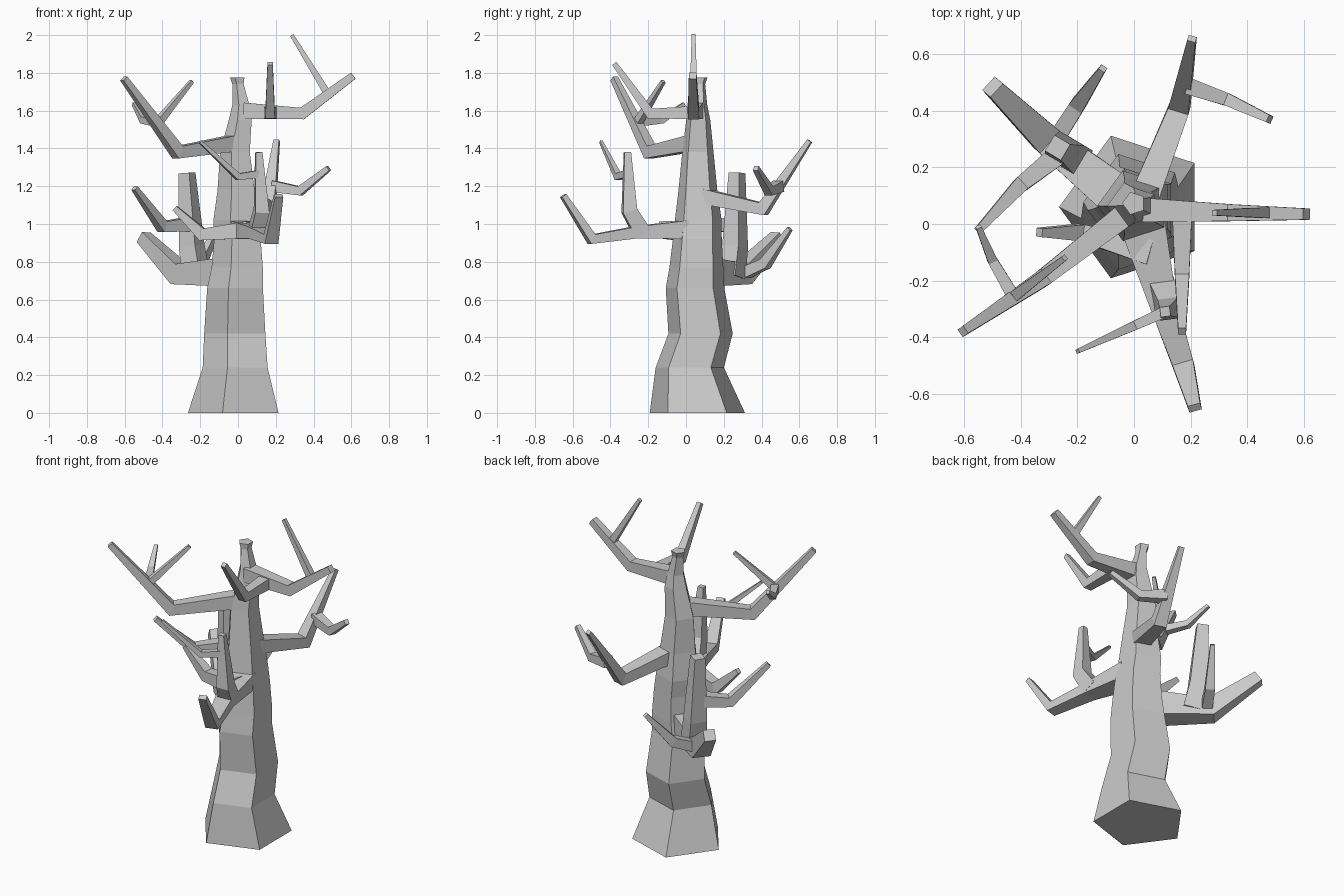
import bpy, bmesh, math
from mathutils import Vector

if "Cube" in bpy.data.objects:
    bpy.data.objects.remove(bpy.data.objects["Cube"])

def skin(name, rings):
    """Join rings of points into one closed flat-shaded tube."""
    bm = bmesh.new()
    loops = [[bm.verts.new(p) for p in r] for r in rings]
    n = len(loops[0])
    for a, b in zip(loops, loops[1:]):
        for i in range(n):
            j = (i + 1) % n
            bm.faces.new((a[i], a[j], b[j], b[i]))
    bm.faces.new(loops[0][::-1])
    bm.faces.new(loops[-1])
    bmesh.ops.recalc_face_normals(bm, faces=bm.faces)
    me = bpy.data.meshes.new(name)
    bm.to_mesh(me)
    bm.free()
    ob = bpy.data.objects.new(name, me)
    bpy.context.collection.objects.link(ob)

def branch(name, path, sizes, flat=1.0):
    """Square tapering limb; sizes = width at each point, flat = height / width."""
    pts = [Vector(p) for p in path]
    d = pts[-1] - pts[0]
    base_side = Vector((d.x, d.y, 0)).cross(Vector((0, 0, 1))).normalized()
    rings = []
    for i, (p, w) in enumerate(zip(pts, sizes)):
        t_in = (p - pts[max(i - 1, 0)]).normalized()
        t_out = (pts[min(i + 1, len(pts) - 1)] - p).normalized()
        t = (t_in + t_out).normalized()
        side = (base_side - t * base_side.dot(t)).normalized()
        up = side.cross(t) * flat
        # widen at bends so the thickness is kept through the mitre
        if 0 < i < len(pts) - 1:
            up /= max(t.dot(t_out), 0.7)
        h = w / 2
        rings.append([p + side * h * a + up * h * b
                      for a, b in ((-1, -1), (1, -1), (1, 1), (-1, 1))])
    skin(name, rings)

# Trunk: five-sided rings (z, centre x, centre y, radius)
trunk = [(0, 0, .06, .265), (.24, .003, .02, .19), (.42, 0, .077, .179),
         (.66, 0, .048, .163), (.77, .01, .055, .15), (.92, .01, .06, .136),
         (1.02, 0, .065, .13), (1.18, 0, .063, .108), (1.38, -.008, .063, .087),
         (1.55, .018, .065, .067), (1.63, .02, .065, .05), (1.74, .003, .07, .033),
         (1.775, 0, .073, .042)]
skin("trunk", [[(x + r * math.cos(math.radians(180 + 72 * k)),
                 y + r * math.sin(math.radians(180 + 72 * k)), z) for k in range(5)]
               for z, x, y, r in trunk])

# Top right limb
branch("right_limb", [(.03, .05, 1.6), (.34, .04, 1.585), (.61, .035, 1.785)], [.085, .06, .04])
branch("right_limb_twig", [(.48, .04, 1.68), (.285, .04, 2.0)], [.04, .02])
branch("right_limb_fork", [(.17, .04, 1.59), (.17, -.19, 1.585), (.17, -.38, 1.85)], [.07, .05, .028])

# Top left limb, reaching to the front
branch("left_limb", [(-.01, .05, 1.43), (-.32, -.19, 1.38), (-.605, -.38, 1.77)], [.085, .062, .032])
branch("left_limb_twig", [(-.43, -.26, 1.53), (-.245, -.12, 1.755)], [.04, .02])
branch("left_limb_fork", [(-.43, -.25, 1.54), (-.5, -.13, 1.55), (-.55, -.01, 1.635)], [.045, .035, .02])

# Back right limb
branch("back_limb", [(.04, .1, 1.145), (.16, .41, 1.08), (.205, .655, 1.44)], [.1, .075, .03], .8)
branch("back_limb_twig", [(.185, .49, 1.2), (.33, .44, 1.175), (.48, .37, 1.295)], [.06, .045, .028])

# Low thick limb at the back left
branch("low_limb", [(-.06, .1, .745), (-.31, .3, .735), (-.5, .485, .93)], [.15, .105, .065])
branch("low_limb_twig", [(-.27, .31, .74), (-.2, .42, .79), (-.11, .55, .975)], [.06, .055, .025])
branch("low_limb_upright", [(-.22, .24, .72), (-.245, .26, .88), (-.27, .27, 1.27)], [.11, .1, .065])
branch("upright_fork", [(-.25, .26, 1.0), (-.4, .14, .985), (-.548, -.02, 1.19)], [.075, .055, .028])

# Front limb with its upright fork
branch("front_limb", [(.03, 0, .97), (.1, -.27, .955), (.175, -.5, .92), (.215, -.65, 1.15)],
       [.16, .1, .075, .045], .62)
branch("front_limb_upright", [(.1, -.23, .95), (.125, -.3, 1.07), (.11, -.31, 1.38)], [.09, .075, .035])
branch("front_upright_twig", [(.11, -.31, 1.265), (0, -.36, 1.25), (-.2, -.45, 1.435)], [.04, .033, .016])
branch("front_limb_fork", [(.06, -.1, .97), (-.19, -.03, .945), (-.335, -.03, 1.085)], [.09, .06, .03])
